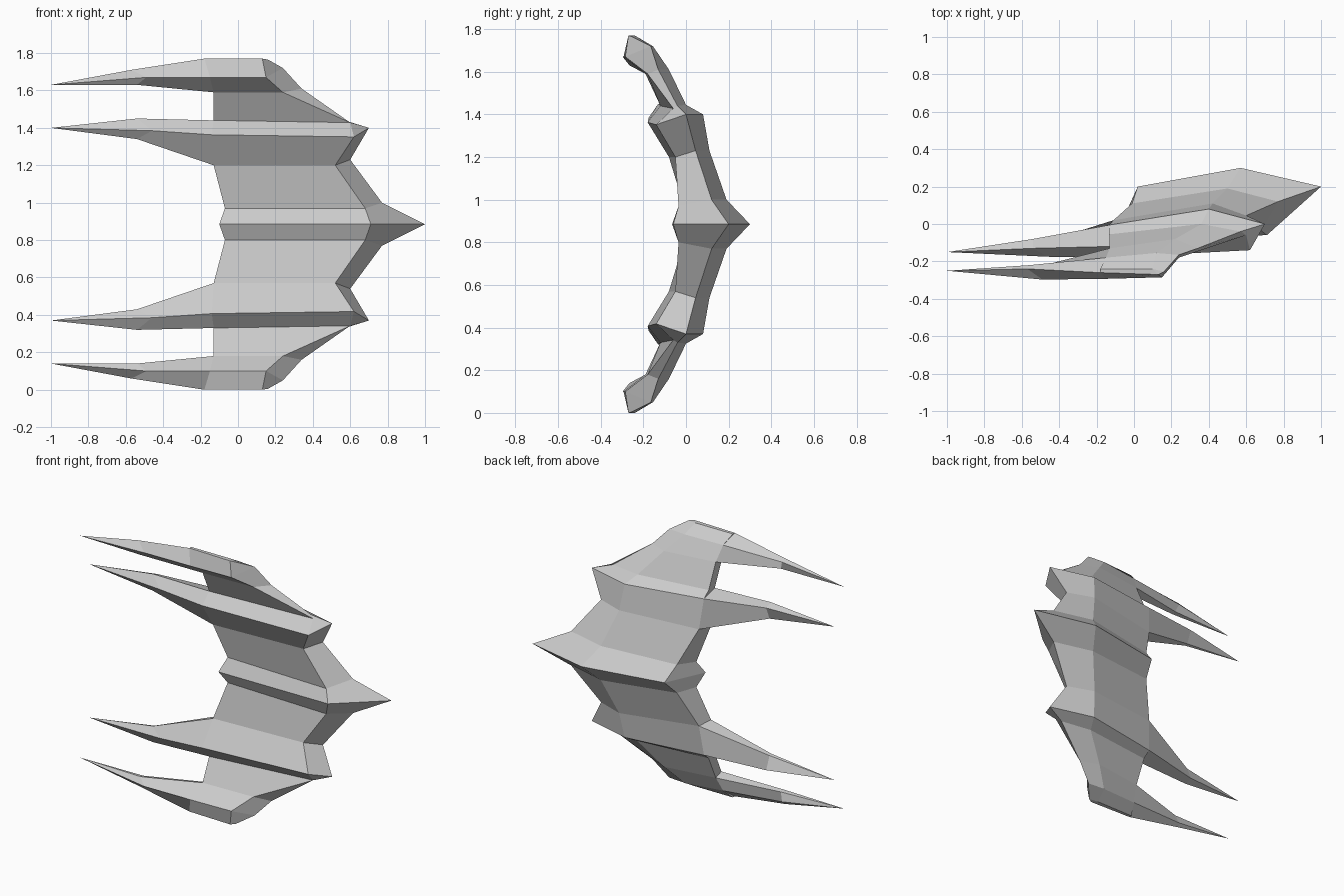
import bpy, bmesh

if "Cube" in bpy.data.objects:
    bpy.data.objects.remove(bpy.data.objects["Cube"])

MID = 0.885  # height of the mirror plane

# Body cross-sections, centre to top: front left, front right, outer edge, back middle, back left
rows = {
    "keel":   [(-.10, -.065, .885), (.71, -.06, .885), (1.0, .20, .885), (.57, .30, .885), (.02, .20, .885)],
    "flank":  [(-.07, -.01, .97), (.68, -.035, .97), (.77, .12, 1.0), (.50, .19, 1.0), (-.01, .11, .98)],
    "valley": [(-.13, -.08, 1.20), (.52, -.05, 1.20), (.60, .045, 1.23), (.42, .11, 1.23), (-.11, .02, 1.21)],
    "ridge":  [(-.14, -.18, 1.363), (.62, -.14, 1.352), (.70, .0, 1.40), (.40, .08, 1.40), (-.13, -.005, 1.41)],
    "groove": [(-.13, -.12, 1.44), (.60, -.06, 1.428), (.57, -.04, 1.44), (.36, .0, 1.445), (-.13, -.055, 1.45)],
    "web":    [(-.13, -.19, 1.59), (.24, -.18, 1.59), (.34, -.13, 1.61), (.22, -.08, 1.61), (-.13, -.13, 1.61)],
    "brow":   [(-.15, -.293, 1.67), (.15, -.285, 1.67), (.24, -.165, 1.72), (.12, -.155, 1.72), (-.15, -.18, 1.71)],
    "crest":  [(-.18, -.26, 1.77), (.13, -.27, 1.77), (.16, -.255, 1.765), (.10, -.24, 1.77), (-.18, -.24, 1.77)],
}


def loft(name, rings, closed_start=False, closed_end=False, tip=None):
    """Skin a chain of equal rings, optionally ending in a point, mirrored in z."""
    bm = bmesh.new()
    vs = [[bm.verts.new((x, y, z - MID)) for x, y, z in r] for r in rings]
    n = len(rings[0])
    for a, b in zip(vs, vs[1:]):
        for i in range(n):
            j = (i + 1) % n
            bm.faces.new((a[i], a[j], b[j], b[i]))
    if closed_start:
        bm.faces.new(vs[0])
    if closed_end:
        bm.faces.new(vs[-1])
    if tip:
        t = bm.verts.new((tip[0], tip[1], tip[2] - MID))
        for i in range(n):
            bm.faces.new((vs[-1][i], vs[-1][(i + 1) % n], t))
    bmesh.ops.triangulate(bm, faces=[f for f in bm.faces if len(f.verts) > 4])
    bmesh.ops.recalc_face_normals(bm, faces=bm.faces)
    me = bpy.data.meshes.new(name)
    bm.to_mesh(me)
    bm.free()
    ob = bpy.data.objects.new(name, me)
    ob.location.z = MID
    bpy.context.collection.objects.link(ob)
    m = ob.modifiers.new("mirror", "MIRROR")
    m.use_axis = (False, False, True)
    m.use_clip = True
    m.merge_threshold = 0.001
    return ob


def base(low, mid, high):
    """Spike root ring taken from the left ends of three body rows."""
    return [rows[low][0], rows[mid][0], rows[high][0], rows[mid][4], rows[low][4]]


# Curved shell
loft("shell_body", list(rows.values()), closed_end=True)

# Inner spikes
loft("inner_spikes", [base("valley", "ridge", "groove"),
     [(-.54, -.135, 1.34), (-.46, -.175, 1.385), (-.54, -.13, 1.45), (-.54, -.08, 1.43), (-.54, -.115, 1.345)]],
     tip=(-1.0, -.15, 1.40))

# Outer spikes
loft("outer_spikes", [base("web", "brow", "crest"),
     [(-.54, -.265, 1.63), (-.49, -.297, 1.67), (-.57, -.24, 1.71), (-.56, -.22, 1.69), (-.54, -.235, 1.635)]],
     tip=(-1.0, -.25, 1.63))
